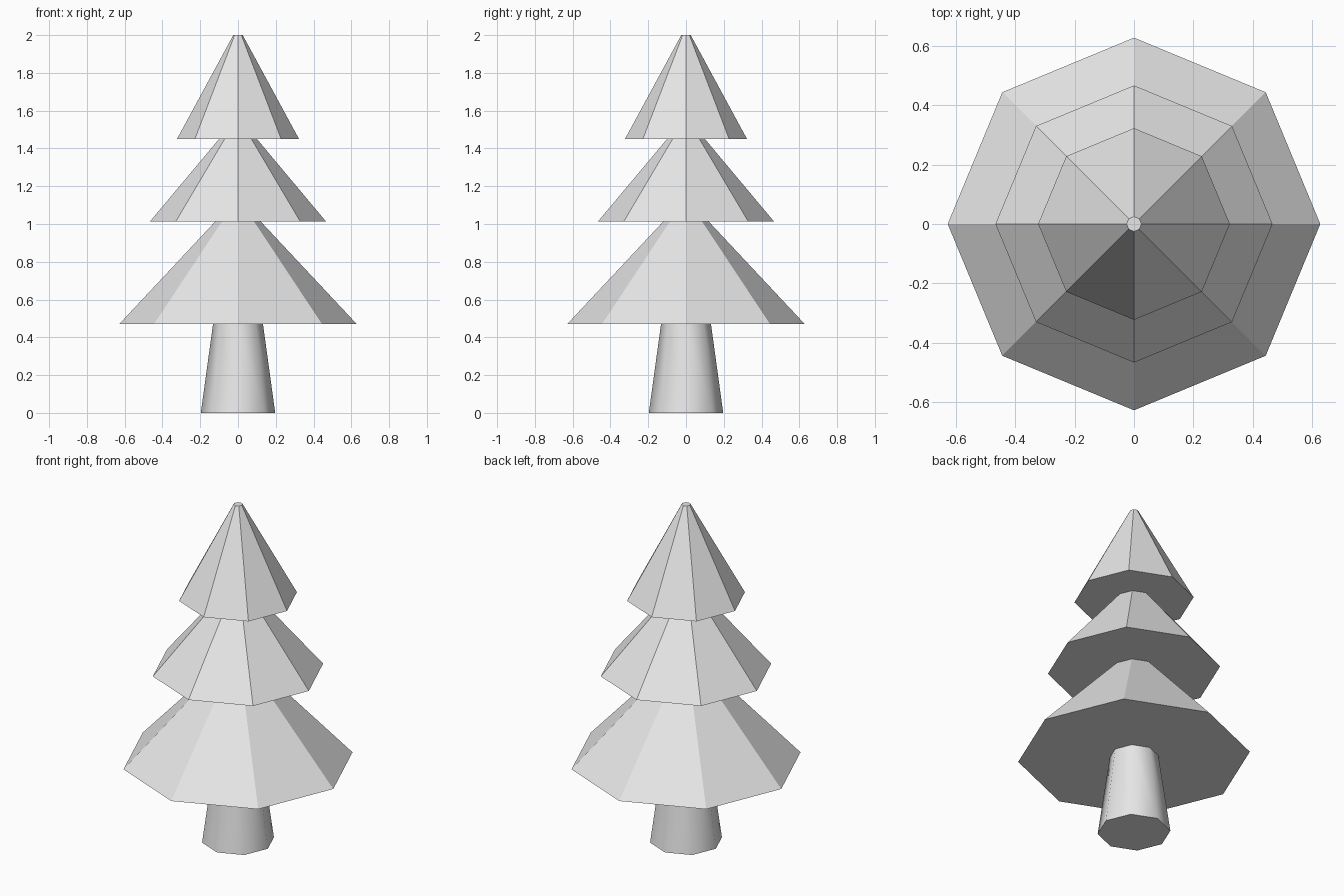
import bpy
import math

cube = bpy.data.objects.get("Cube")
if cube:
    bpy.data.objects.remove(cube, do_unlink=True)

SIDES = 8

# Single plain colour
grey = bpy.data.materials.new("light_grey")
grey.use_nodes = True
colour = (0.8, 0.8, 0.8, 1)
grey.diffuse_color = colour
grey.node_tree.nodes["Principled BSDF"].inputs["Base Color"].default_value = colour


def frustum(name, z0, z1, r0, r1):
    """Closed eight-sided tapered cylinder with corners on the axes."""
    bpy.ops.mesh.primitive_cone_add(vertices=SIDES, radius1=r0, radius2=r1,
                                    depth=z1 - z0, location=(0, 0, (z0 + z1) / 2))
    obj = bpy.context.object
    obj.name = obj.data.name = name
    obj.data.materials.append(grey)
    return obj


# Trunk, rounded by smooth shading, with a sharp foot
trunk = frustum("trunk", 0, 0.472, 0.197, 0.132)
bpy.ops.object.shade_smooth_by_angle(angle=math.radians(50))

# Flat-faced foliage tiers, each tip tucked inside the tier above
tiers = [
    ("lower_foliage", 0.471, 1.115, 0.628, 0.025),
    ("middle_foliage", 1.012, 1.54, 0.467, 0.025),
    ("upper_foliage", 1.45, 2.0, 0.323, 0.025),
]
for tier in tiers:
    frustum(*tier)
